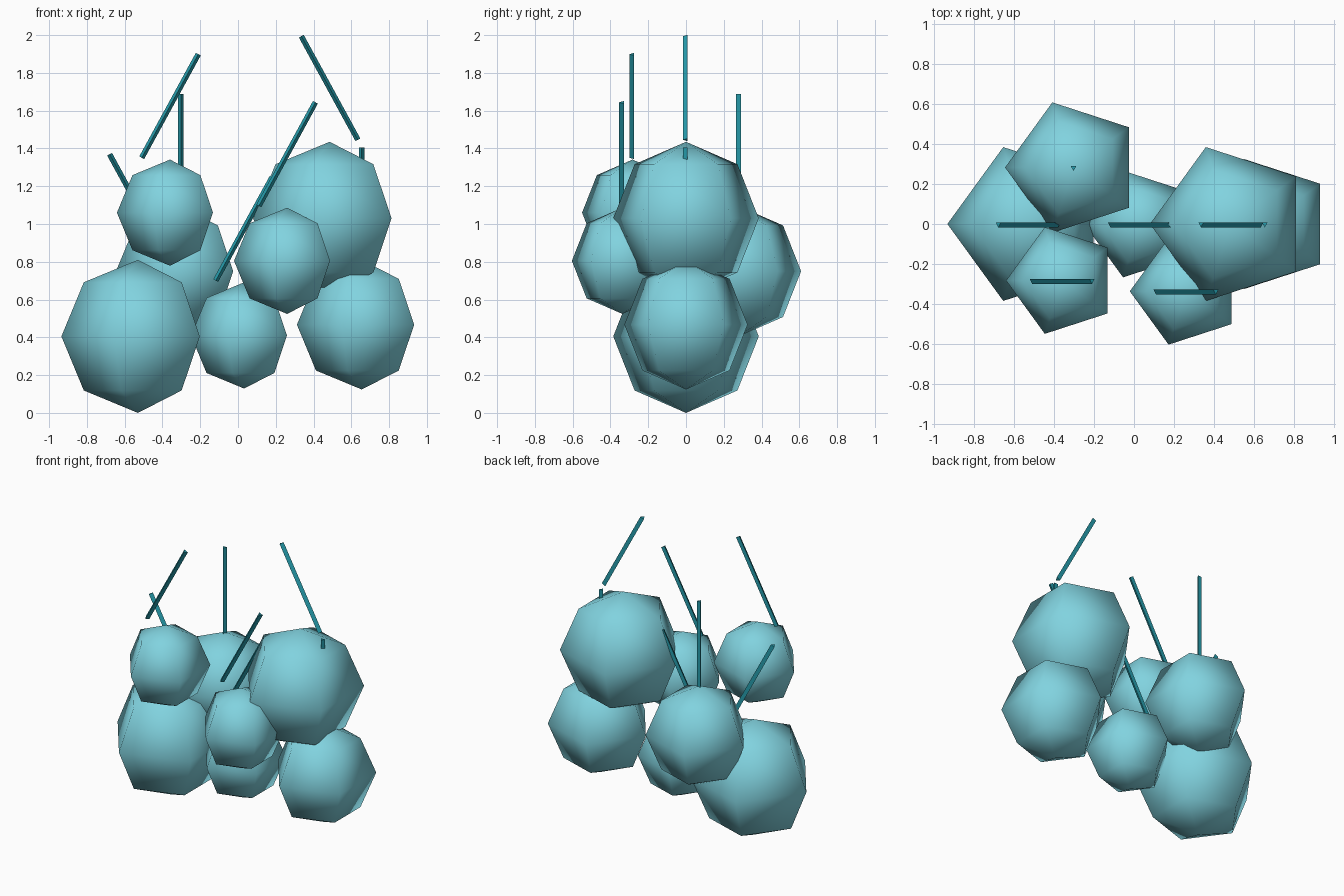
import bpy, bmesh, math
from mathutils import Matrix

if "Cube" in bpy.data.objects:
    bpy.data.objects.remove(bpy.data.objects["Cube"])


def material(name, color):
    m = bpy.data.materials.new(name)
    m.diffuse_color = (*color, 1)
    m.use_nodes = True
    m.node_tree.nodes["Principled BSDF"].inputs["Base Color"].default_value = m.diffuse_color
    return m


skin = material("berry_skin", (0.22, 0.65, 0.74))
bark = material("stem_bark", (0.02, 0.34, 0.42))


def finish(bm, name, location, mat, smooth):
    for f in bm.faces:
        f.smooth = smooth
    mesh = bpy.data.meshes.new(name)
    bm.to_mesh(mesh)
    bm.free()
    mesh.materials.append(mat)
    ob = bpy.data.objects.new(name, mesh)
    ob.location = location
    bpy.context.collection.objects.link(ob)
    return ob


# Five-sided, four-ring ball with one corner turned towards -x
def berry(name, location, radius):
    bm = bmesh.new()
    bmesh.ops.create_uvsphere(bm, u_segments=5, v_segments=4, radius=radius)
    corner = max(bm.verts, key=lambda v: v.co.xy.length).co
    turn = math.pi - math.atan2(corner.y, corner.x)
    bm.transform(Matrix.Rotation(turn, 4, 'Z'))
    finish(bm, name, location, skin, True)


# Thin three-sided rod, leaning sideways
def stem(name, location, lean):
    bm = bmesh.new()
    bmesh.ops.create_cone(bm, cap_ends=True, segments=3, radius1=0.017,
                          radius2=0.017, depth=0.625)
    bm.transform(Matrix.Rotation(math.pi, 4, 'Z'))
    finish(bm, name, location, bark, False).rotation_euler.y = lean


# Three sizes: radius, height of stem centre above berry centre, stem lean
sizes = {
    "large": (0.405, 0.69, -0.5),
    "medium": (0.343, 0.625, 0.0),
    "small": (0.281, 0.565, 0.5),
}
cluster = [
    ("large", -0.53, 0, 0.405), ("large", 0.485, 0, 1.03),
    ("medium", 0.655, 0, 0.467), ("medium", -0.303, 0.283, 0.75),
    ("small", -0.36, -0.283, 1.06), ("small", 0.032, 0, 0.41),
    ("small", 0.26, -0.337, 0.805),
]
for i, (size, x, y, z) in enumerate(cluster, 1):
    radius, rise, lean = sizes[size]
    berry(f"{size}_berry_{i}", (x, y, z), radius)
    stem(f"{size}_stem_{i}", (x, y, z + rise), lean)
